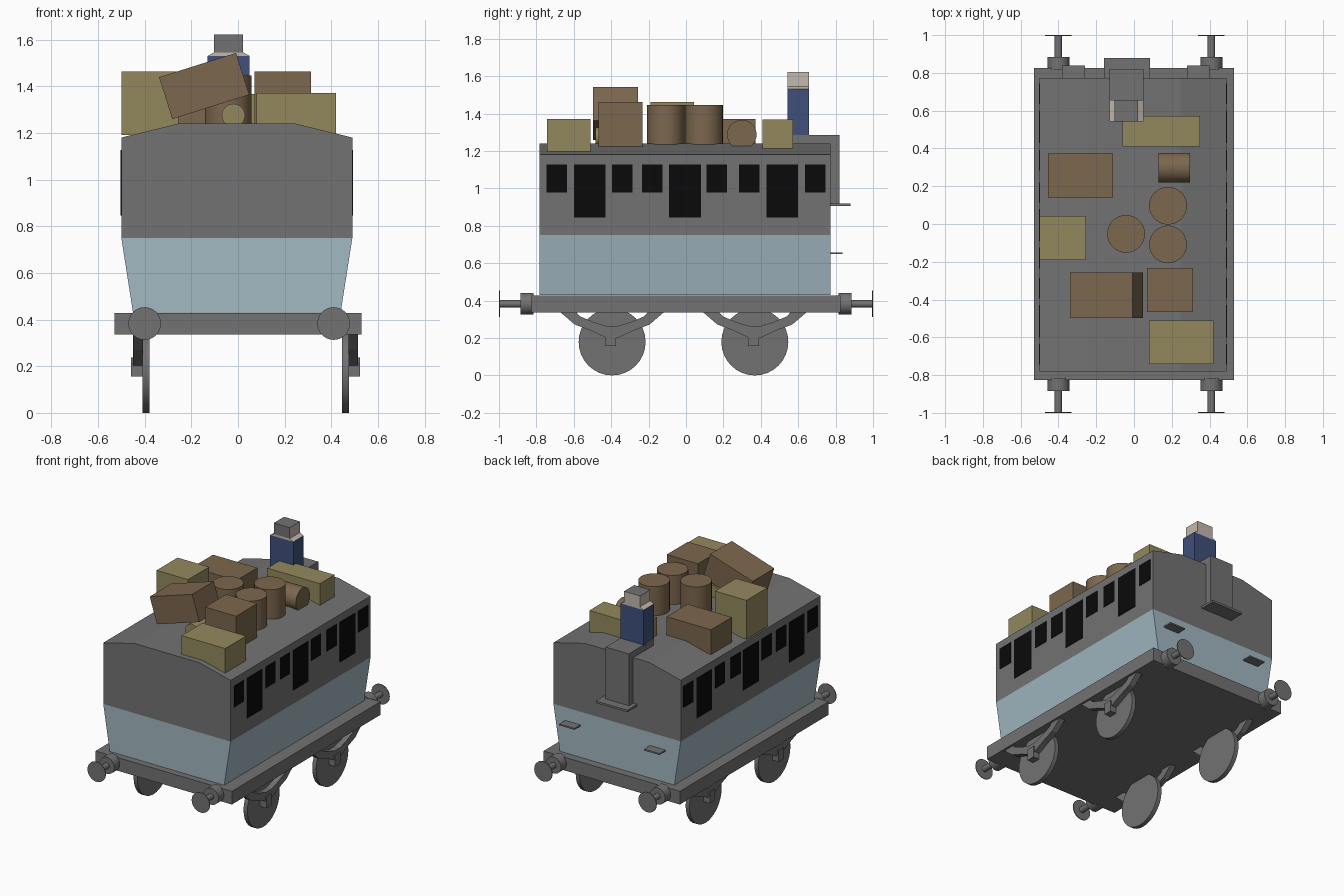
import bpy, bmesh, math
from mathutils import Matrix, Vector

cube = bpy.data.objects.get("Cube")
if cube:
    bpy.data.objects.remove(cube)


def material(name, rgb):
    m = bpy.data.materials.new(name)
    m.use_nodes = True
    m.diffuse_color = (*rgb, 1)
    m.node_tree.nodes["Principled BSDF"].inputs["Base Color"].default_value = (*rgb, 1)
    return m


grey = material("grey", (0.17, 0.17, 0.17))
pale_blue = material("pale_blue", (0.36, 0.48, 0.54))
black = material("black", (0.003, 0.003, 0.003))
brown = material("brown", (0.2, 0.135, 0.075))
straw = material("straw", (0.29, 0.25, 0.11))
navy = material("navy", (0.05, 0.08, 0.2))
skin = material("skin", (0.55, 0.48, 0.42))


def finish(name, bm, *mats):
    bmesh.ops.recalc_face_normals(bm, faces=bm.faces)
    mesh = bpy.data.meshes.new(name)
    bm.to_mesh(mesh)
    bm.free()
    for m in mats:
        mesh.materials.append(m)
    ob = bpy.data.objects.new(name, mesh)
    bpy.context.collection.objects.link(ob)
    return ob


def box(name, x, y, z, mat, tilt=0):
    """Box from three (low, high) ranges, tilted about its own y axis."""
    bm = bmesh.new()
    bmesh.ops.create_cube(bm, size=1)
    size = [r[1] - r[0] for r in (x, y, z)]
    mid = Vector([(r[0] + r[1]) / 2 for r in (x, y, z)])
    bm.transform(Matrix.Translation(mid) @ Matrix.Rotation(tilt, 4, 'Y') @ Matrix.Diagonal((*size, 1)))
    return finish(name, bm, mat)


def prism(name, outline, axis, lo, hi, mat):
    """Outline of (horizontal, z) points extruded along x or y."""
    bm = bmesh.new()
    place = (lambda h, z: (lo, h, z)) if axis == 'X' else (lambda h, z: (h, lo, z))
    face = bm.faces.new([bm.verts.new(place(*p)) for p in outline])
    new = bmesh.ops.extrude_face_region(bm, geom=[face])["geom"]
    shift = (hi - lo, 0, 0) if axis == 'X' else (0, hi - lo, 0)
    bmesh.ops.translate(bm, vec=shift, verts=[v for v in new if isinstance(v, bmesh.types.BMVert)])
    return finish(name, bm, mat)


def cylinder(name, centre, radius, length, axis, mat, sides=32):
    bm = bmesh.new()
    bmesh.ops.create_cone(bm, cap_ends=True, segments=sides, radius1=radius, radius2=radius, depth=length)
    turn = {'X': Matrix.Rotation(math.pi / 2, 4, 'Y'), 'Y': Matrix.Rotation(math.pi / 2, 4, 'X'),
            'Z': Matrix.Identity(4)}[axis]
    bm.transform(Matrix.Translation(centre) @ turn)
    ob = finish(name, bm, mat)
    bpy.ops.object.select_all(action='DESELECT')
    ob.select_set(True)
    bpy.context.view_layer.objects.active = ob
    bpy.ops.object.shade_smooth_by_angle(angle=math.radians(40))
    return ob


# Coach body and chassis
BACK, FRONT = 0.772, -0.782
prism("lower_body", [(-0.45, 0.43), (0.44, 0.43), (0.49, 0.75), (-0.5, 0.75)], 'Y', FRONT, BACK, pale_blue)
prism("upper_body", [(-0.5, 0.75), (0.49, 0.75), (0.49, 1.18), (0.245, 1.24), (-0.255, 1.24), (-0.5, 1.18)],
      'Y', FRONT, BACK, grey)
box("chassis", (-0.53, 0.53), (-0.825, 0.825), (0.335, 0.428), grey)

# Side windows and doors, as thin plates on both sides
openings = [(-0.69, 0), (-0.515, 1), (-0.34, 0), (-0.18, 0), (-0.005, 1), (0.165, 0), (0.338, 0), (0.515, 1), (0.69, 0)]
for side, x in (("left", 0.49), ("right", -0.5)):
    for i, (y, door) in enumerate(openings):
        half = 0.085 if door else 0.055
        box(f"{side}_{'door' if door else 'window'}_{i}", (x - 0.003, x + 0.003), (y - half, y + half),
            (0.845 if door else 0.977, 1.127), black)

# Buffers at both ends
for end, s in (("front", -1), ("back", 1)):
    for side, x in (("left", 0.41), ("right", -0.4)):
        cylinder(f"{end}_{side}_buffer_socket", (x, s * 0.85, 0.383), 0.058, 0.07, 'Y', grey)
        cylinder(f"{end}_{side}_buffer_rod", (x, s * 0.935, 0.383), 0.02, 0.126, 'Y', grey)
        cylinder(f"{end}_{side}_buffer_disc", (x, s * 0.9975, 0.383), 0.07, 0.005, 'Y', grey)

# Wheels, leaf springs and axle boxes
half_spring = [(0.275, 0.336), (0.2, 0.272), (0.11, 0.238), (0.03, 0.2)]
half_inner = [(0.03, 0.264), (0.1, 0.285), (0.17, 0.315), (0.19, 0.336)]
for end, y in (("front", -0.395), ("back", 0.368)):
    for side, wheel_x, s in (("left", 0.46, 1), ("right", -0.395, -1)):
        cylinder(f"{end}_{side}_wheel", (wheel_x, y, 0.179), 0.179, 0.03, 'X', grey)
        outline = [(y - a, z) for a, z in half_spring] + [(y + a, z) for a, z in reversed(half_spring)]
        outline += [(y + a, z) for a, z in reversed(half_inner)] + [(y - a, z) for a, z in half_inner]
        x = wheel_x + s * 0.013
        prism(f"{end}_{side}_spring", outline, 'X', x, x + s * 0.042, grey)
        box(f"{end}_{side}_axle_box", sorted((x, x + s * 0.05)), (y - 0.037, y + 0.022), (0.157, 0.237), grey)

# Rear seat, footboard and steps
box("rear_seat", (-0.13, 0.05), (0.545, 0.82), (0.92, 1.285), grey)
box("footboard", (-0.16, 0.085), (BACK - 0.01, 0.88), (0.905, 0.92), grey)
for side, x in (("left", 0.34), ("right", -0.32)):
    box(f"{side}_rear_step", (x - 0.06, x + 0.06), (BACK - 0.01, 0.838), (0.648, 0.658), grey)

# Seated guard
box("guard_torso", (-0.13, 0.05), (0.543, 0.657), (1.27, 1.53), navy)
prism("guard_shoulders", [(-0.13, 1.53), (0.05, 1.53), (0.022, 1.545), (-0.102, 1.545)], 'Y', 0.543, 0.657, skin)
head = box("guard_head", (-0.102, 0.022), (0.543, 0.657), (1.543, 1.622), skin)
head.data.materials.append(grey)
for face in head.data.polygons:
    face.material_index = int(face.normal.z > 0.5 or face.normal.y < -0.5)

# Roof luggage
box("front_straw_case", (0.08, 0.42), (-0.742, -0.51), (1.195, 1.37), straw)
box("front_trunk", (0.07, 0.312), (-0.467, -0.232), (1.225, 1.463), brown)
box("leaning_trunk", (-0.318, 0.028), (-0.497, -0.257), (1.307, 1.495), brown, tilt=-math.radians(17.5))
cylinder("straw_roll", (-0.02, -0.375, 1.275), 0.05, 0.22, 'Y', straw)
box("side_straw_case", (-0.5, -0.255), (-0.19, 0.043), (1.19, 1.463), straw)
box("back_trunk", (-0.455, -0.11), (0.14, 0.372), (1.195, 1.37), brown)
box("back_straw_case", (-0.06, 0.35), (0.41, 0.573), (1.205, 1.367), straw)
for i, (x, y) in enumerate([(-0.042, -0.052), (0.18, 0.097), (0.18, -0.108)]):
    cylinder(f"barrel_{i + 1}", (x, y, 1.34), 0.1, 0.21, 'Z', brown)
cylinder("lying_barrel", (0.213, 0.298, 1.287), 0.079, 0.165, 'X', brown)
